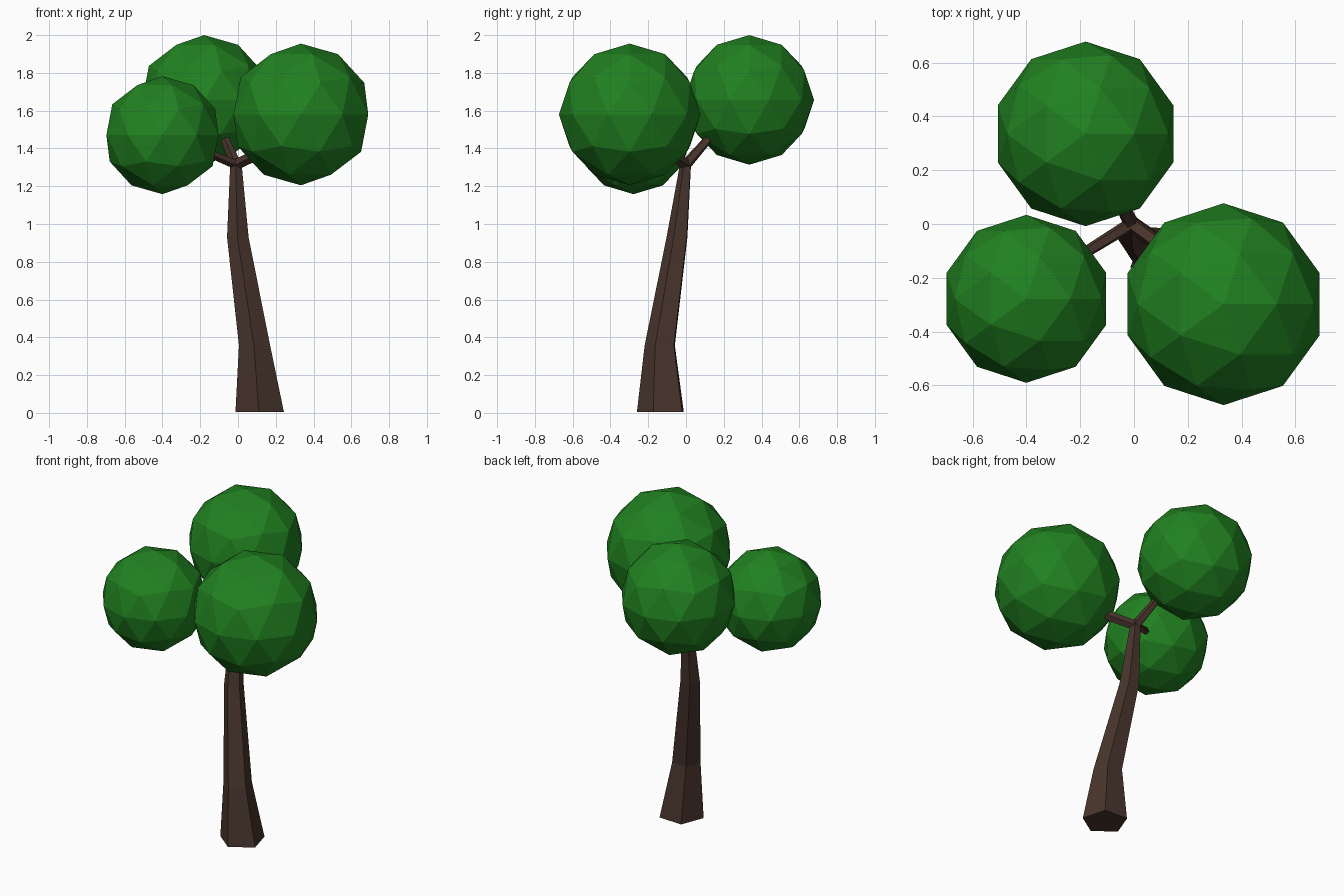
import bpy, bmesh, math
from mathutils import Vector

if "Cube" in bpy.data.objects:
    bpy.data.objects.remove(bpy.data.objects["Cube"])


def material(name, rgb):
    m = bpy.data.materials.new(name)
    m.diffuse_color = (*rgb, 1)
    m.use_nodes = True
    m.node_tree.nodes["Principled BSDF"].inputs["Base Color"].default_value = m.diffuse_color
    return m


bark = material("bark", (0.065, 0.035, 0.025))
leaf = material("leaf", (0.015, 0.22, 0.015))


def tube(name, stations, sides=5, turn=51, upright=False):
    """Faceted tapered tube through (x, y, z, radius) stations."""
    bm = bmesh.new()
    pts = [Vector(s[:3]) for s in stations]
    rings = []
    for i, (p, s) in enumerate(zip(pts, stations)):
        d = pts[min(i + 1, len(pts) - 1)] - pts[max(i - 1, 0)]
        q = d.to_track_quat('Z', 'Y')
        ring = []
        for k in range(sides):
            a = math.radians(turn + 360 * k / sides)
            v = Vector((math.cos(a), math.sin(a), 0)) * s[3]
            ring.append(bm.verts.new(p + (v if upright else q @ v)))
        rings.append(ring)
    for a, b in zip(rings, rings[1:]):
        for k in range(sides):
            j = (k + 1) % sides
            bm.faces.new((a[k], a[j], b[j], b[k]))
    bm.faces.new(rings[0][::-1])
    bm.faces.new(rings[-1])
    me = bpy.data.meshes.new(name)
    bm.to_mesh(me)
    bm.free()
    me.materials.append(bark)
    bpy.context.collection.objects.link(bpy.data.objects.new(name, me))


# Leaning five-sided trunk
tube("trunk", [(0.117, -0.125, 0.005, 0.135), (0.089, -0.132, 0.357, 0.087),
               (0.0, -0.043, 0.93, 0.06), (-0.01, -0.002, 1.30, 0.033),
               (-0.01, 0.002, 1.335, 0.028)], upright=True)

# Branches from the fork into each leaf ball
fork = (-0.01, 0.0, 1.315)
tube("right_branch", [(*fork, 0.03), (0.18, -0.14, 1.405, 0.03)])
tube("left_branch", [(*fork, 0.026), (-0.26, -0.155, 1.42, 0.02)])
tube("back_branch", [(*fork, 0.03), (-0.10, 0.18, 1.52, 0.02)])

# Leaf balls
for name, pos, r in [("right_foliage", (0.333, -0.298, 1.58), 0.375),
                     ("back_foliage", (-0.18, 0.335, 1.657), 0.343),
                     ("left_foliage", (-0.40, -0.278, 1.47), 0.312)]:
    bpy.ops.mesh.primitive_ico_sphere_add(subdivisions=2, radius=r, location=pos)
    ob = bpy.context.object
    ob.name = name
    ob.data.materials.append(leaf)
